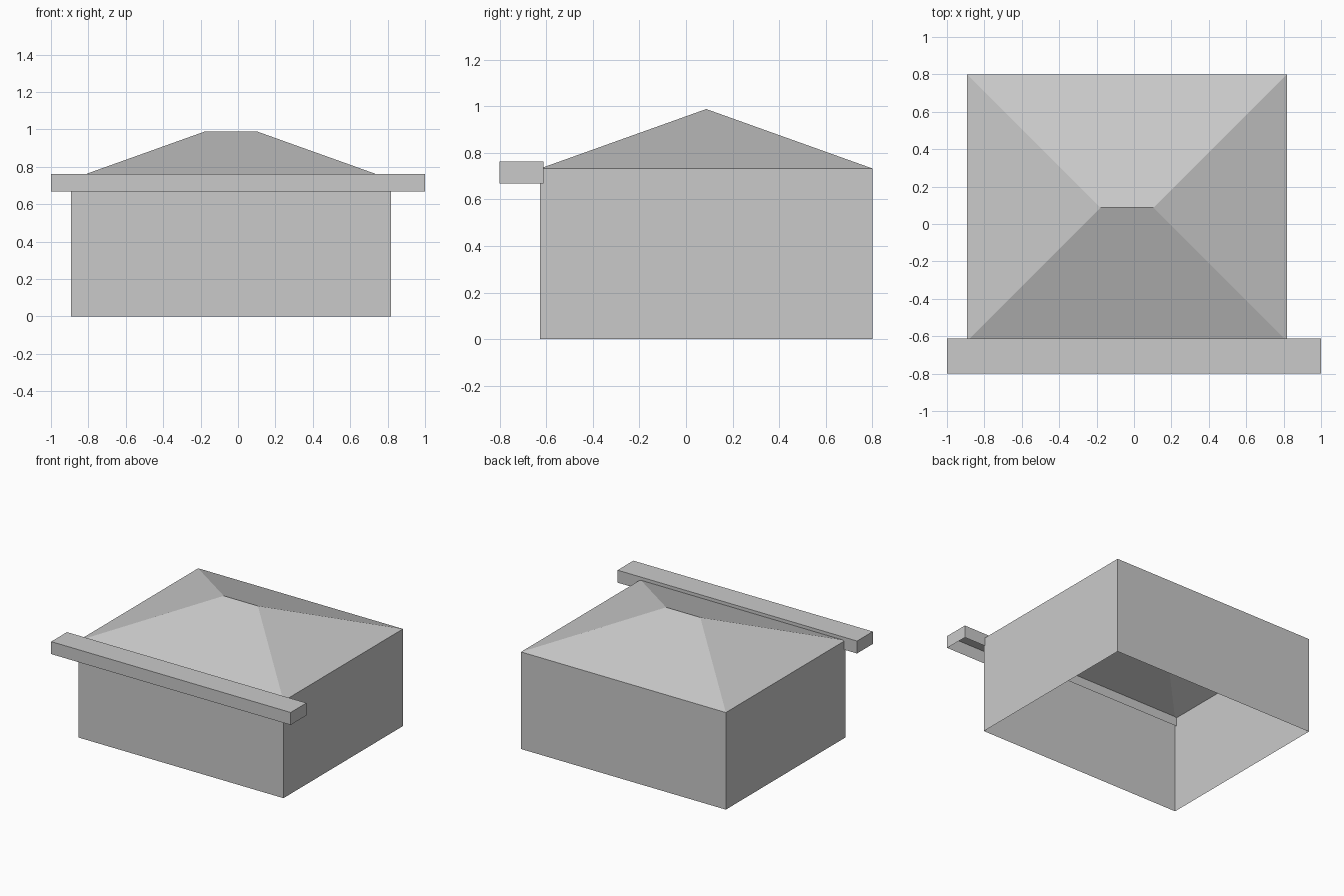
import bpy
import bmesh

cube = bpy.data.objects.get("Cube")
if cube:
    bpy.data.objects.remove(cube, do_unlink=True)

grey = bpy.data.materials.new("light grey")
grey.use_nodes = True
colour = (0.59, 0.59, 0.59, 1)
grey.diffuse_color = colour
grey.node_tree.nodes["Principled BSDF"].inputs["Base Color"].default_value = colour


def ring(bm, x0, x1, y0, y1, z):
    corners = ((x0, y0), (x1, y0), (x1, y1), (x0, y1))
    return [bm.verts.new((x, y, z)) for x, y in corners]


def add_sides(bm, low, high):
    for i in range(4):
        j = (i + 1) % 4
        bm.faces.new((low[i], low[j], high[j], high[i]))


def finish(name, bm):
    mesh = bpy.data.meshes.new(name)
    bm.to_mesh(mesh)
    bm.free()
    mesh.materials.append(grey)
    obj = bpy.data.objects.new(name, mesh)
    bpy.context.collection.objects.link(obj)


left, right, front, back = -0.893, 0.818, -0.626, 0.80
eaves, ridge_z = 0.733, 0.988

# Walls, open underneath
bm = bmesh.new()
plan = (left, right, front, back)
add_sides(bm, ring(bm, *plan, 0), ring(bm, *plan, eaves))
finish("walls", bm)

# Hipped roof with a short ridge
bm = bmesh.new()
a, b, c, d = ring(bm, *plan, eaves)
mid_y = (front + back) / 2
inset = (back - front) / 2
r0 = bm.verts.new((left + inset, mid_y, ridge_z))
r1 = bm.verts.new((right - inset, mid_y, ridge_z))
for face in ((a, b, r1, r0), (b, c, r1), (c, d, r0, r1), (d, a, r0)):
    bm.faces.new(face)
finish("hipped_roof", bm)

# Front canopy beam, open underneath
bm = bmesh.new()
plan = (-1, 1, -0.80, -0.612)
top = ring(bm, *plan, 0.762)
add_sides(bm, ring(bm, *plan, 0.668), top)
bm.faces.new(top)
finish("front_canopy", bm)
